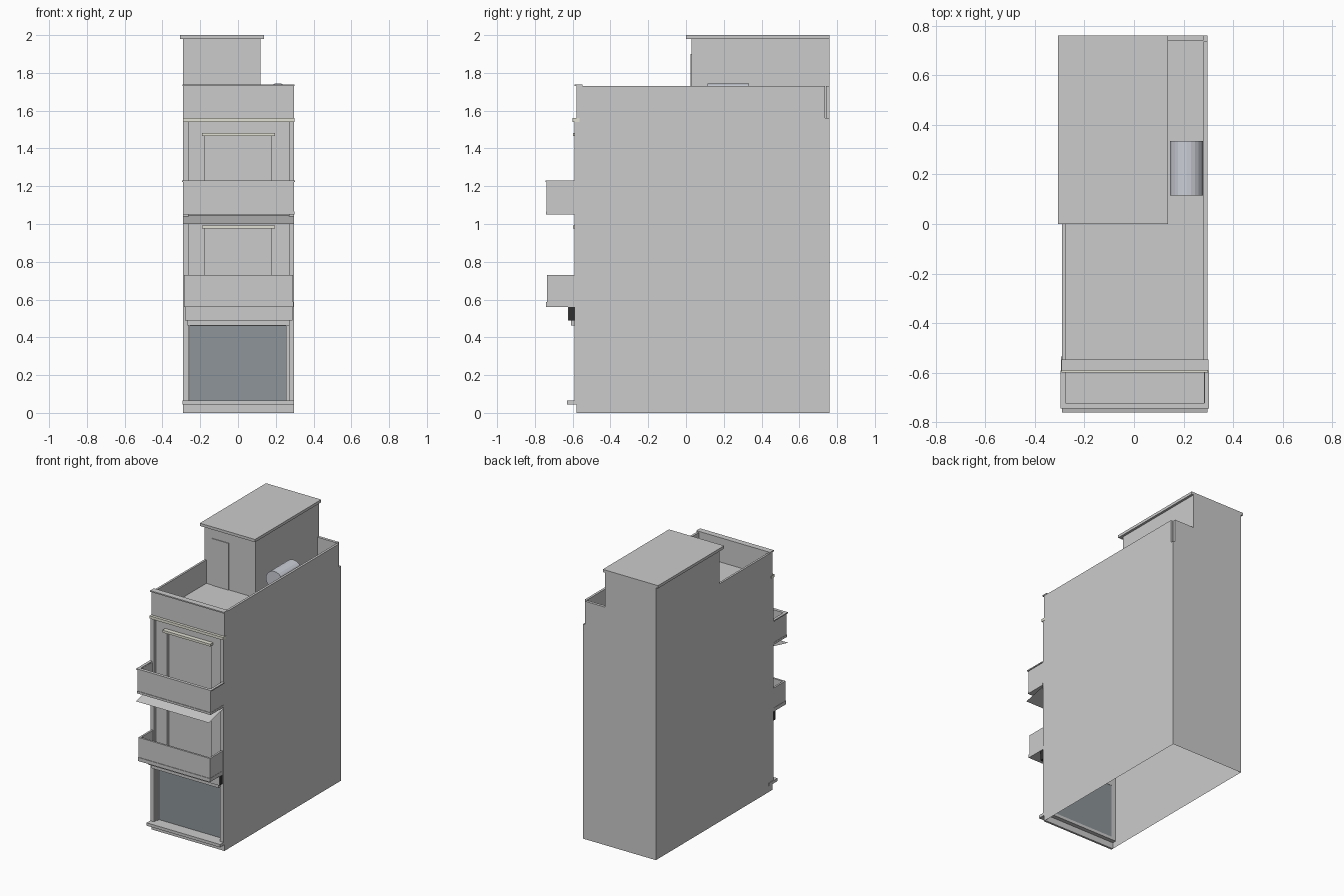
import bpy, bmesh, math

if "Cube" in bpy.data.objects:
    bpy.data.objects.remove(bpy.data.objects["Cube"])

L, R = -0.29, 0.297          # outer side faces
FLOOR, PAR = 1.56, 1.73      # terrace floor and parapet top
WALL, FRONT, BACK = -0.565, -0.59, 0.76


def material(name, col):
    m = bpy.data.materials.new(name)
    m.diffuse_color = (*col, 1)
    m.use_nodes = True
    m.node_tree.nodes["Principled BSDF"].inputs["Base Color"].default_value = m.diffuse_color
    return m


GLASS = material("dark_glass", (0.27, 0.30, 0.32))
DARK = material("near_black", (0.03, 0.03, 0.03))
CREAM = material("cream_trim", (0.76, 0.75, 0.66))
STEEL = material("tank_steel", (0.6, 0.62, 0.68))


def finish(name, bm, mat=None):
    bmesh.ops.recalc_face_normals(bm, faces=bm.faces)
    me = bpy.data.meshes.new(name)
    bm.to_mesh(me)
    bm.free()
    ob = bpy.data.objects.new(name, me)
    bpy.context.collection.objects.link(ob)
    if mat:
        me.materials.append(mat)
    return ob


def box(name, x, y, z, mat=None, drop=()):
    """Box from (min, max) pairs; drop removes faces by outward direction."""
    bm = bmesh.new()
    bmesh.ops.create_cube(bm, size=1)
    gone = [f for f in bm.faces
            if any(f.normal.dot(d) > 0.9 for d in drop)]
    bmesh.ops.delete(bm, geom=gone, context='FACES')
    for v in bm.verts:
        v.co = [a + (b - a) * (c + 0.5) for (a, b), c in zip((x, y, z), v.co)]
    return finish(name, bm, mat)


def opening(name, x, z, bottom, top):
    """Wall strips around an opening."""
    y = (WALL, WALL + 0.03)
    box(name + "_wall_left", (L + 0.001, x[0]), y, (bottom, top))
    box(name + "_wall_right", (x[1], R - 0.001), y, (bottom, top))
    box(name + "_wall_top", x, y, (z[1], top))
    if z[0] > bottom:
        box(name + "_wall_bottom", x, y, (bottom, z[0]))


def balcony(name, x, y0, z, slab, t=0.014):
    """Open-topped balcony: floor slab, front wall and two side walls."""
    box(name + "_floor", (x[0] - 0.002, x[1] + 0.002), (y0 - 0.004, FRONT), (z[0], z[0] + slab))
    wz = (z[0] + slab, z[1])
    box(name + "_front", x, (y0, y0 + t), wz)
    box(name + "_side_left", (x[0], x[0] + t), (y0 + t, FRONT), wz)
    box(name + "_side_right", (x[1] - t, x[1]), (y0 + t, FRONT), wz)


# Hollow main body, open underneath and at the front
box("body_shell", (L, R), (WALL, BACK), (0, FLOOR), drop=[(0, 0, -1), (0, -1, 0)])

# Front pilasters, plinth and cornice
box("pilaster_left", (L, -0.262), (FRONT, WALL), (0.045, 1.54))
box("pilaster_right", (0.27, R), (FRONT, WALL), (0.045, 1.54))
box("plinth", (L, R), (-0.58, WALL), (0, 0.045))
box("entrance_sill", (L - 0.004, R), (-0.63, WALL + 0.03), (0.045, 0.066))
box("cornice", (L - 0.002, R + 0.002), (-0.6, WALL), (1.54, FLOOR), CREAM)

# Ground floor shop front
opening("shop", (-0.255, 0.255), (0.066, 0.46), 0.066, 0.56)
box("shop_glass", (-0.255, 0.255), (-0.543, -0.537), (0.066, 0.46), GLASS)
box("shop_lintel", (-0.267, 0.272), (-0.61, WALL), (0.462, 0.49))
box("sign_box", (-0.28, 0.288), (-0.622, WALL), (0.49, 0.56), DARK)
box("sign_face", (-0.28, 0.288), (-0.626, -0.622), (0.49, 0.56))

# Two upper storeys with a recessed balcony window each
for name, zb, zt, head in (("first_floor", 0.56, 1.05, 0.975),
                           ("second_floor", 1.05, 1.56, 1.465)):
    opening(name, (-0.177, 0.178), (zb + 0.02, head), zb, zt)
    box(name + "_window", (-0.177, 0.178), (-0.54, -0.535), (zb + 0.02, head))
    box(name + "_window_lintel", (-0.19, 0.195), (-0.597, WALL), (head, head + 0.017), CREAM)

# Balconies
balcony("lower_balcony", (-0.285, 0.291), -0.737, (0.56, 0.73), 0.026)
balcony("upper_balcony", (L, R), -0.738, (1.05, 1.222), 0.016)
box("upper_balcony_rail_front", (-0.297, 0.303), (-0.745, -0.722), (1.222, 1.23))
box("upper_balcony_rail_left", (-0.297, -0.277), (-0.722, FRONT), (1.222, 1.23))
box("upper_balcony_rail_right", (0.284, 0.303), (-0.722, FRONT), (1.222, 1.23))

# Thin sloping awning under the upper balcony
bm = bmesh.new()
bm.faces.new([bm.verts.new(c) for c in ((L, -0.76, 1.0), (R, -0.76, 1.0),
                                        (R, WALL, 1.045), (L, WALL, 1.045))])
finish("awning", bm)

# Terrace parapets
box("parapet_front", (L, R), (-0.58, -0.55), (FLOOR, PAR))
box("parapet_left", (L, -0.275), (-0.55, 0.03), (FLOOR, PAR))
box("parapet_right", (0.28, R), (-0.55, 0.737), (FLOOR, PAR))
box("parapet_back", (0.12, 0.28), (0.74, BACK), (FLOOR, PAR))
box("parapet_coping", (L - 0.003, R + 0.003), (FRONT, -0.547), (PAR, 1.739))

# Stair house on the terrace
box("stair_house", (L, 0.12), (0.03, BACK), (FLOOR, 1.98), drop=[(0, 0, -1)])
box("stair_house_roof", (-0.307, 0.137), (0, BACK), (1.98, 2.0))
box("stair_house_door", (-0.228, -0.095), (0.025, 0.03), (FLOOR, 1.9))

# Water tank lying on two supports
bm = bmesh.new()
bmesh.ops.create_cone(bm, cap_ends=True, segments=24, radius1=0.067, radius2=0.067, depth=0.22)
tank = finish("water_tank", bm, STEEL)
tank.rotation_euler = (math.pi / 2, 0, 0)
tank.location = (0.212, 0.224, 1.678)
for i, y in enumerate((0.16, 0.28)):
    box(f"tank_support_{i + 1}", (0.172, 0.252), (y, y + 0.015), (FLOOR, 1.63))
